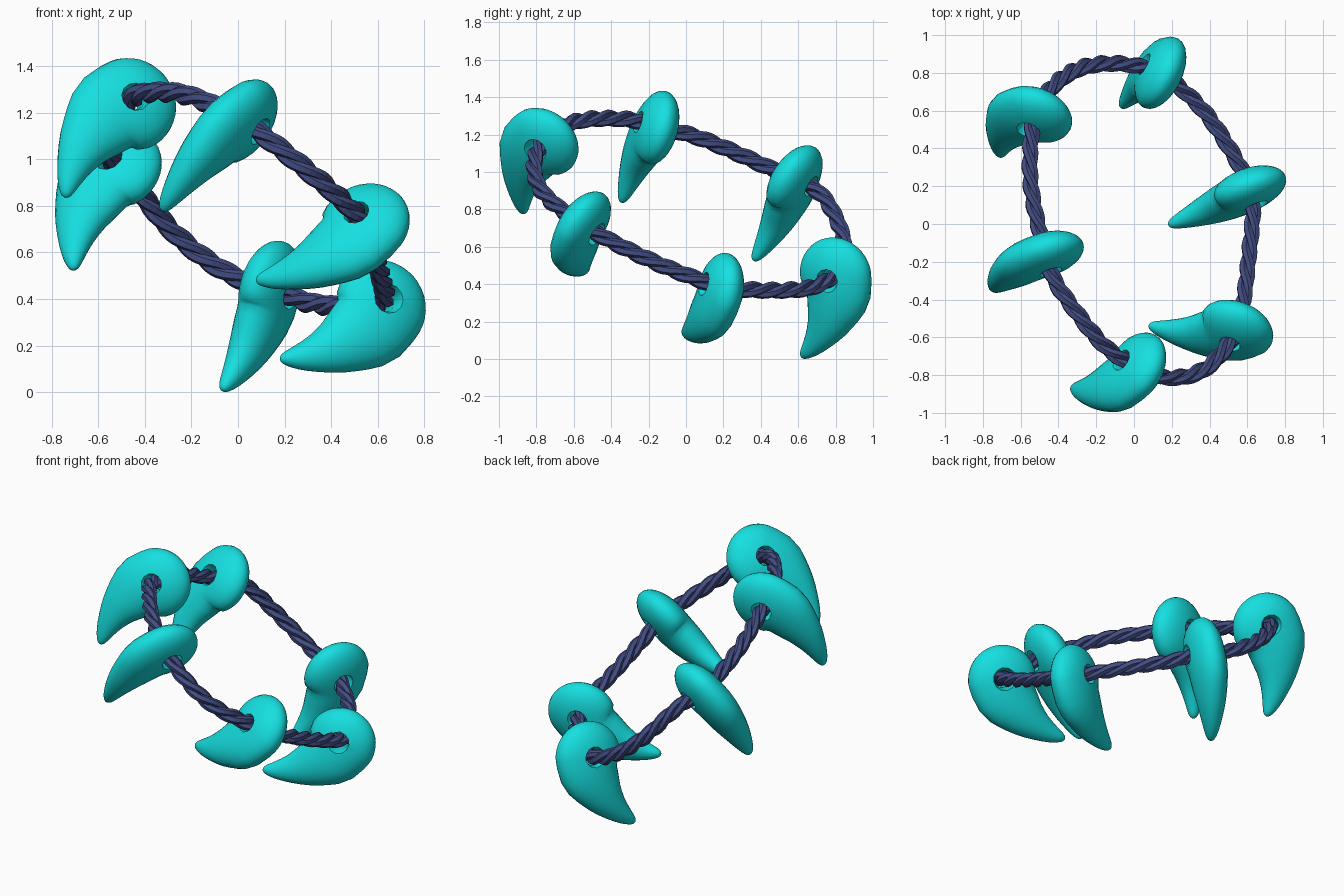
import bpy, bmesh, math
from mathutils import Vector as V

if "Cube" in bpy.data.objects:
    bpy.data.objects.remove(bpy.data.objects["Cube"])


def material(name, rgb):
    m = bpy.data.materials.new(name)
    m.diffuse_color = (*rgb, 1)
    m.use_nodes = True
    m.node_tree.nodes["Principled BSDF"].inputs["Base Color"].default_value = m.diffuse_color
    return m


teal = material("teal", (0.008, 0.74, 0.75))
navy = material("navy", (0.055, 0.075, 0.23))


def spline(p, steps, closed):
    """Catmull-Rom samples through tuples of any length."""
    out, n = [], len(p)
    pick = (lambda i: p[i % n]) if closed else (lambda i: p[max(0, min(n - 1, i))])
    for i in range(n if closed else n - 1):
        q = [pick(i + k) for k in (-1, 0, 1, 2)]
        for s in range(steps):
            t = s / steps
            out.append(tuple(
                b + 0.5 * t * (c - a + t * (2*a - 5*b + 4*c - d + t * (3*(b - c) + d - a)))
                for a, b, c, d in zip(*q)))
    if not closed:
        out.append(tuple(p[-1]))
    return out


def loft(name, rings, sides, mat, closed=False):
    """Skin elliptical rings given as (centre, axis vector, axis vector)."""
    bm = bmesh.new()
    loops = []
    for c, a, b in rings:
        angles = [math.tau * k / sides for k in range(sides)]
        loops.append([bm.verts.new(c + a * math.cos(w) + b * math.sin(w)) for w in angles])
    for i in range(len(loops) - (0 if closed else 1)):
        p, q = loops[i], loops[(i + 1) % len(loops)]
        for k in range(sides):
            m = (k + 1) % sides
            bm.faces.new((p[k], p[m], q[m], q[k]))
    if not closed:
        bm.faces.new(loops[0][::-1])
        bm.faces.new(loops[-1])
    bmesh.ops.recalc_face_normals(bm, faces=bm.faces)
    me = bpy.data.meshes.new(name)
    bm.to_mesh(me)
    bm.free()
    me.materials.append(mat)
    ob = bpy.data.objects.new(name, me)
    bpy.context.collection.objects.link(ob)
    return ob


# Centre line of the tilted cord loop
nodes = [(-.465, -.16, 1.245), (-.42, -.3, 1.28), (-.28, -.5, 1.285), (-.15, -.65, 1.25),
         (.01, -.76, 1.17), (.15, -.81, 1.07), (.3, -.8, .95), (.42, -.73, .85),
         (.54, -.57, .73), (.58, -.4, .63), (.61, -.15, .51), (.63, .08, .42),
         (.61, .2, .385), (.53, .36, .37), (.4, .56, .37), (.28, .69, .39),
         (.14, .8, .45), (0, .84, .49), (-.15, .85, .58), (-.3, .82, .71),
         (-.43, .73, .87), (-.52, .59, .965), (-.545, .45, 1.02), (-.55, .25, 1.11),
         (-.52, .05, 1.19)]
path = [V(p) for p in spline(nodes, 8, True)]
n = len(path)
tang = [(path[(i + 1) % n] - path[i - 1]).normalized() for i in range(n)]
axis = sum((path[i - 1].cross(path[i]) for i in range(n)), V()).normalized()
dist = [0]
for i in range(n):
    dist.append(dist[-1] + (path[(i + 1) % n] - path[i]).length)

# Three twisted strands
TWISTS = 14
for s in range(3):
    centres = []
    for i in range(n):
        w = math.tau * (TWISTS * dist[i] / dist[-1] + s / 3)
        side = tang[i].cross(axis).normalized()
        up = side.cross(tang[i])
        centres.append((path[i] + 0.023 * (side * math.cos(w) + up * math.sin(w)), side, up))
    rings = []
    for i, (c, side, up) in enumerate(centres):
        t = (centres[(i + 1) % n][0] - centres[i - 1][0]).normalized()
        a = t.cross(axis).normalized()
        rings.append((c, a * 0.024, a.cross(t) * 0.024))
    loft(f"cord_strand_{s + 1}", rings, 6, navy, True)

# Comma bead stations: along, bulge, half width, half thickness
R, B = 0.205, 0.108
stations = []
for deg in (2, 18, 36, 54, 72, 90):
    w = math.radians(deg)
    stations.append((-R * math.cos(w) * .87, -R * math.cos(w) * .49,
                     R * math.sin(w), B * math.sin(w)))
stations += [(.085, .048, .187, .108), (.184, .056, .155, .1), (.276, .055, .118, .086),
             (.369, .04, .081, .066), (.445, .018, .053, .046), (.49, 0, .033, .031),
             (.512, -.009, .018, .017), (.519, -.012, .004, .004)]
stations = spline(stations, 2, False)


def bead(name, node, head, tip):
    head, tip = V(head), V(tip)
    u = (tip - head).normalized()
    nrm = -tang[node * 8]
    nrm = (nrm - u * nrm.dot(u)).normalized()
    v = nrm.cross(u)
    rings = []
    for i, (x, y, a, b) in enumerate(stations):
        p, q = stations[max(i - 1, 0)], stations[min(i + 1, len(stations) - 1)]
        t = (u * (q[0] - p[0]) + v * (q[1] - p[1])).normalized()
        rings.append((head + u * x + v * y, nrm.cross(t) * max(a, .003), nrm * max(b, .003)))
    ob = loft(name, rings, 24, teal)
    # Flared hole for the cord
    c, d = V(nodes[node]), tang[node * 8]
    a = d.cross(axis).normalized()
    e = a.cross(d)
    cut = loft("hole_cutter", [(c + d * h, a * r, e * r) for h, r in
               ((-.2, .09), (-.06, .05), (.06, .05), (.2, .09))], 12, teal)
    cut.hide_render = True
    mod = ob.modifiers.new("hole", 'BOOLEAN')
    mod.operation, mod.object, mod.solver = 'DIFFERENCE', cut, 'EXACT'
    dg = bpy.context.evaluated_depsgraph_get()
    me = bpy.data.meshes.new_from_object(ob.evaluated_get(dg))
    ob.modifiers.clear()
    ob.data = me
    bpy.data.objects.remove(cut)
    me.shade_smooth()
    me.set_sharp_from_angle(angle=math.radians(40))


# Six beads: cord node, head centre, tail tip
for k, spec in enumerate([
        (0, (-.465, -.16, 1.235), (-.735, -.335, .865)),
        (4, (.01, -.765, 1.16), (-.305, -.87, .81)),
        (8, (.54, -.555, .715), (.11, -.545, .485)),
        (12, (.61, .185, .365), (.21, .005, .145)),
        (16, (.14, .8, .45), (-.05, .64, .035)),
        (21, (-.525, .58, .96), (-.7, .385, .565))]):
    bead(f"comma_bead_{k + 1}", *spec)
